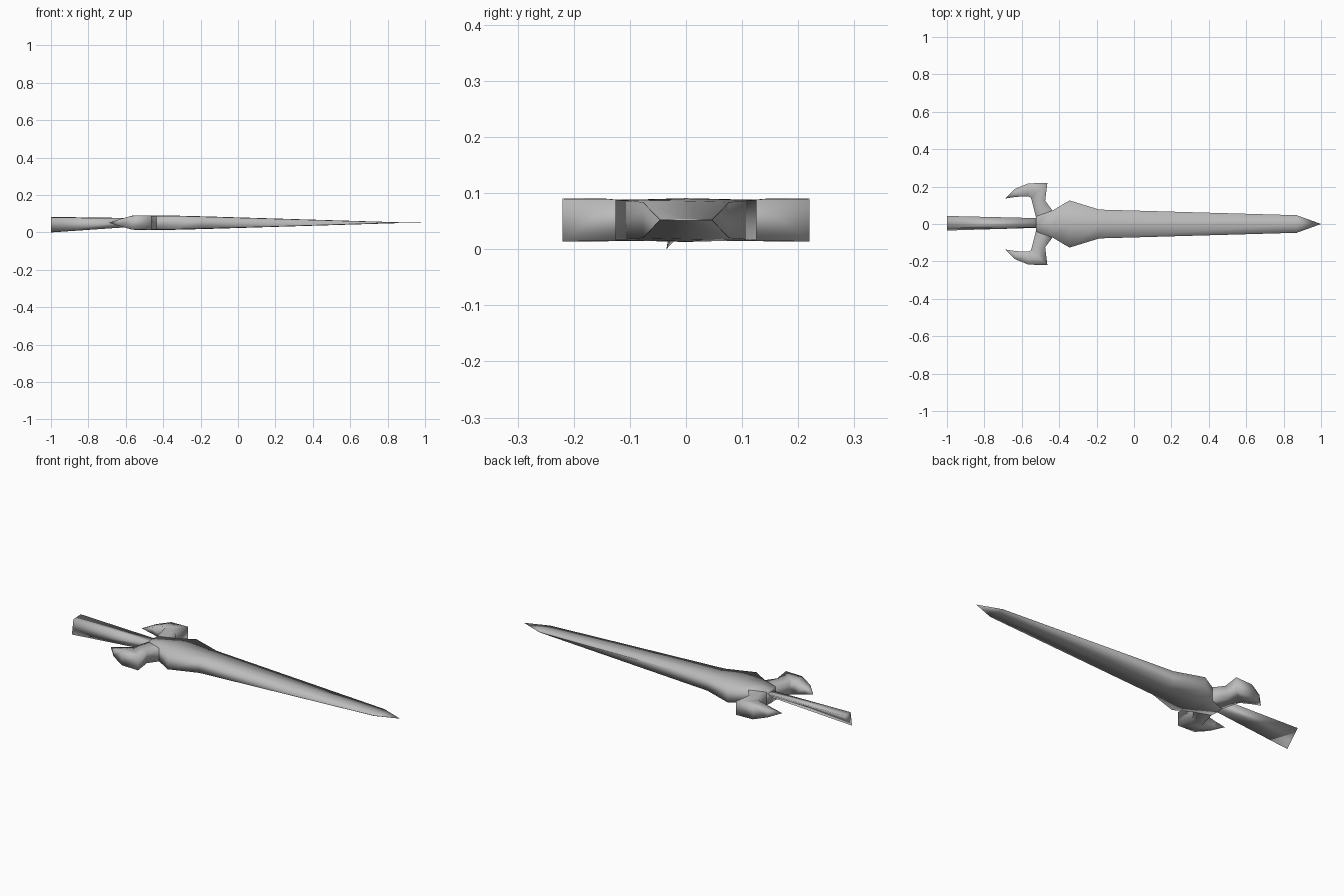
import bpy, bmesh

cube = bpy.data.objects.get("Cube")
if cube:
    bpy.data.objects.remove(cube, do_unlink=True)

steel = bpy.data.materials.new("grey steel")
steel.use_nodes = True
GREY = (0.5, 0.5, 0.5, 1)
steel.diffuse_color = GREY
steel.node_tree.nodes["Principled BSDF"].inputs["Base Color"].default_value = GREY

MID_Z = 0.052


def loft(name, rings, cap_start=True, cap_end=True):
    """Join rings of equal point count into one smooth-shaded object."""
    bm = bmesh.new()
    loops = [[bm.verts.new(p) for p in ring] for ring in rings]
    n = len(loops[0])
    for a, b in zip(loops, loops[1:]):
        for i in range(n):
            j = (i + 1) % n
            bm.faces.new((a[i], a[j], b[j], b[i]))
    if cap_start:
        bm.faces.new(loops[0])
    if cap_end:
        bm.faces.new(loops[-1])
    bmesh.ops.remove_doubles(bm, verts=bm.verts[:], dist=0.0005)
    bmesh.ops.recalc_face_normals(bm, faces=bm.faces[:])
    mesh = bpy.data.meshes.new(name)
    bm.to_mesh(mesh)
    bm.free()
    for f in mesh.polygons:
        f.use_smooth = True
    mesh.materials.append(steel)
    ob = bpy.data.objects.new(name, mesh)
    bpy.context.collection.objects.link(ob)
    return ob


def slab(p, q, h, crown=0.0):
    """Upright section between two plan points, h = half thickness."""
    m = ((p[0] + q[0]) / 2, (p[1] + q[1]) / 2)
    top = [(*p, MID_Z + h), (*m, MID_Z + h + crown), (*q, MID_Z + h)]
    bottom = [(*q, MID_Z - h), (*m, MID_Z - h - crown), (*p, MID_Z - h)]
    return top + bottom


# Blade: x, half width, half thickness
stations = [(-0.525, 0.04, 0.037), (-0.436, 0.072, 0.037), (-0.345, 0.126, 0.036),
            (-0.185, 0.077, 0.032), (0.87, 0.047, 0.001)]
rings = [slab((x, -w), (x, w), h, min(0.002, h)) for x, w, h in stations]
rings.append([(1.0, 0.0, MID_Z)] * 6)
loft("blade", rings, cap_end=False)

# Guard: hooked arms, inner point, outer point, half thickness
arm = [((-0.525, 0.04), (-0.436, 0.072), 0.037),
       ((-0.548, 0.13), (-0.475, 0.125), 0.037),
       ((-0.552, 0.142), (-0.463, 0.22), 0.038),
       ((-0.568, 0.148), (-0.565, 0.217), 0.037),
       ((-0.632, 0.145), (-0.636, 0.188), 0.018)]
for side, label in ((1, "back"), (-1, "front")):
    rings = [slab((p[0], side * p[1]), (q[0], side * q[1]), h) for p, q, h in arm]
    rings.append([(-0.69, side * 0.136, MID_Z)] * 6)
    loft(label + "_guard_arm", rings, cap_start=False, cap_end=False)

# Grip: three-sided bar, widening to the rear
loft("grip", [
    [(-1.0, -0.035, 0.0), (-1.0, -0.022, 0.08), (-1.0, 0.043, 0.083)],
    [(-0.5, -0.02, 0.034), (-0.5, -0.018, 0.074), (-0.5, 0.031, 0.076)],
])
